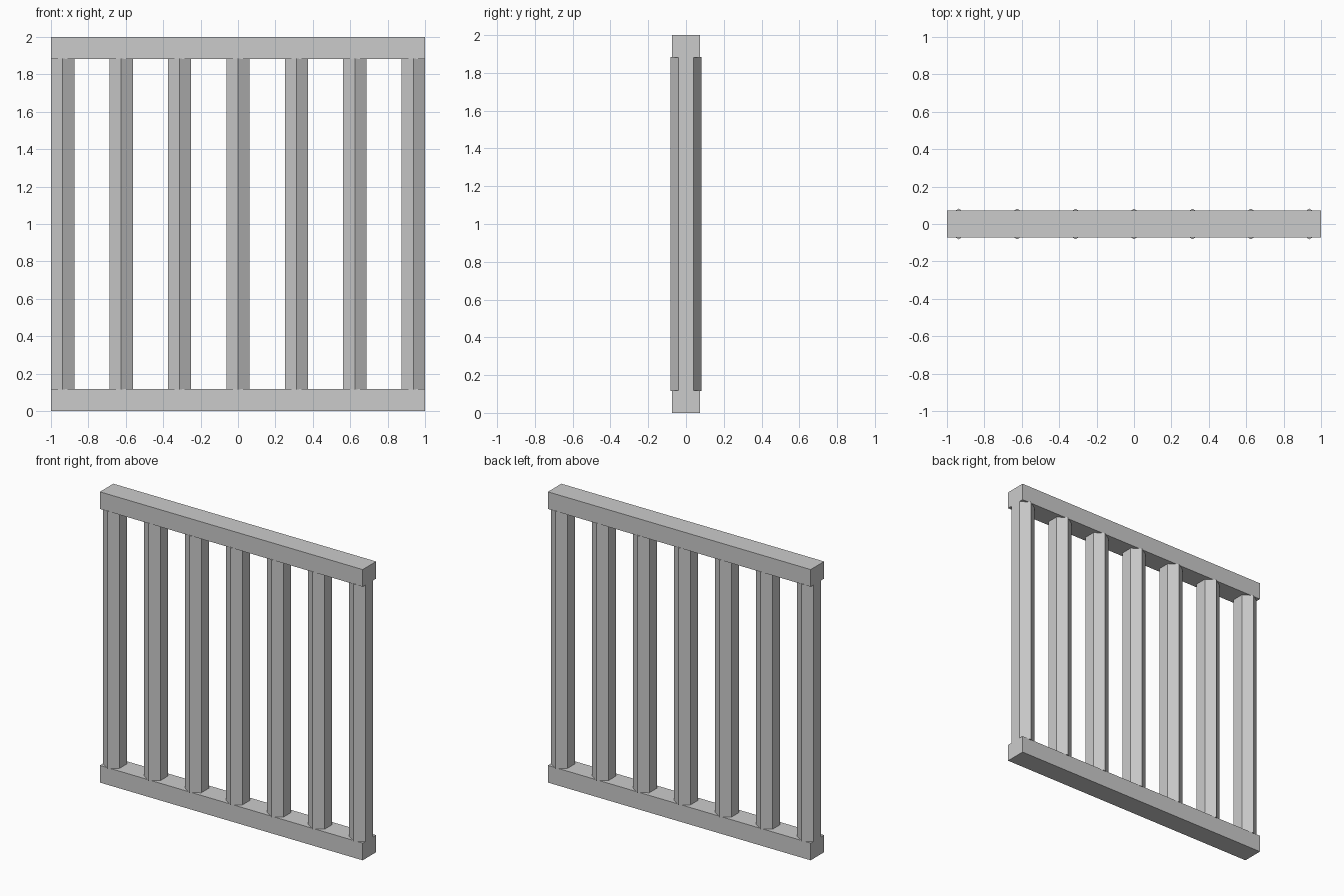
import bpy
import math

if "Cube" in bpy.data.objects:
    bpy.data.objects.remove(bpy.data.objects["Cube"])

HALF_W = 1.0       # half length of the rails
RAIL_Y = 0.146     # rail depth
RAIL_H = 0.118     # rail height
BAR_X = 0.0625     # bar half width (flat sides)
BAR_Y = 0.082      # bar half depth (pointed front and back)
BAR_Z = (0.115, 1.885)
BAR_COUNT = 7


def apply_scale(ob, name):
    ob.name = name
    bpy.ops.object.transform_apply(location=False, rotation=False, scale=True)
    return ob


def rail(name, z):
    bpy.ops.mesh.primitive_cube_add(size=1, location=(0, 0, z))
    ob = bpy.context.object
    ob.scale = (2 * HALF_W, RAIL_Y, RAIL_H)
    return apply_scale(ob, name)


def bar(name, x):
    # six-sided bar with an edge pointing to the front and back
    bpy.ops.mesh.primitive_cylinder_add(
        vertices=6, radius=1, depth=1, location=(x, 0, sum(BAR_Z) / 2))
    ob = bpy.context.object
    ob.scale = (BAR_X / math.cos(math.radians(30)), BAR_Y, BAR_Z[1] - BAR_Z[0])
    return apply_scale(ob, name)


# top and bottom rails
rail("bottom_rail", RAIL_H / 2)
rail("top_rail", 2 - RAIL_H / 2)

# evenly spaced upright bars, outer ones flush with the rail ends
first = -HALF_W + BAR_X
step = -2 * first / (BAR_COUNT - 1)
for i in range(BAR_COUNT):
    bar(f"bar_{i + 1}", first + i * step)
